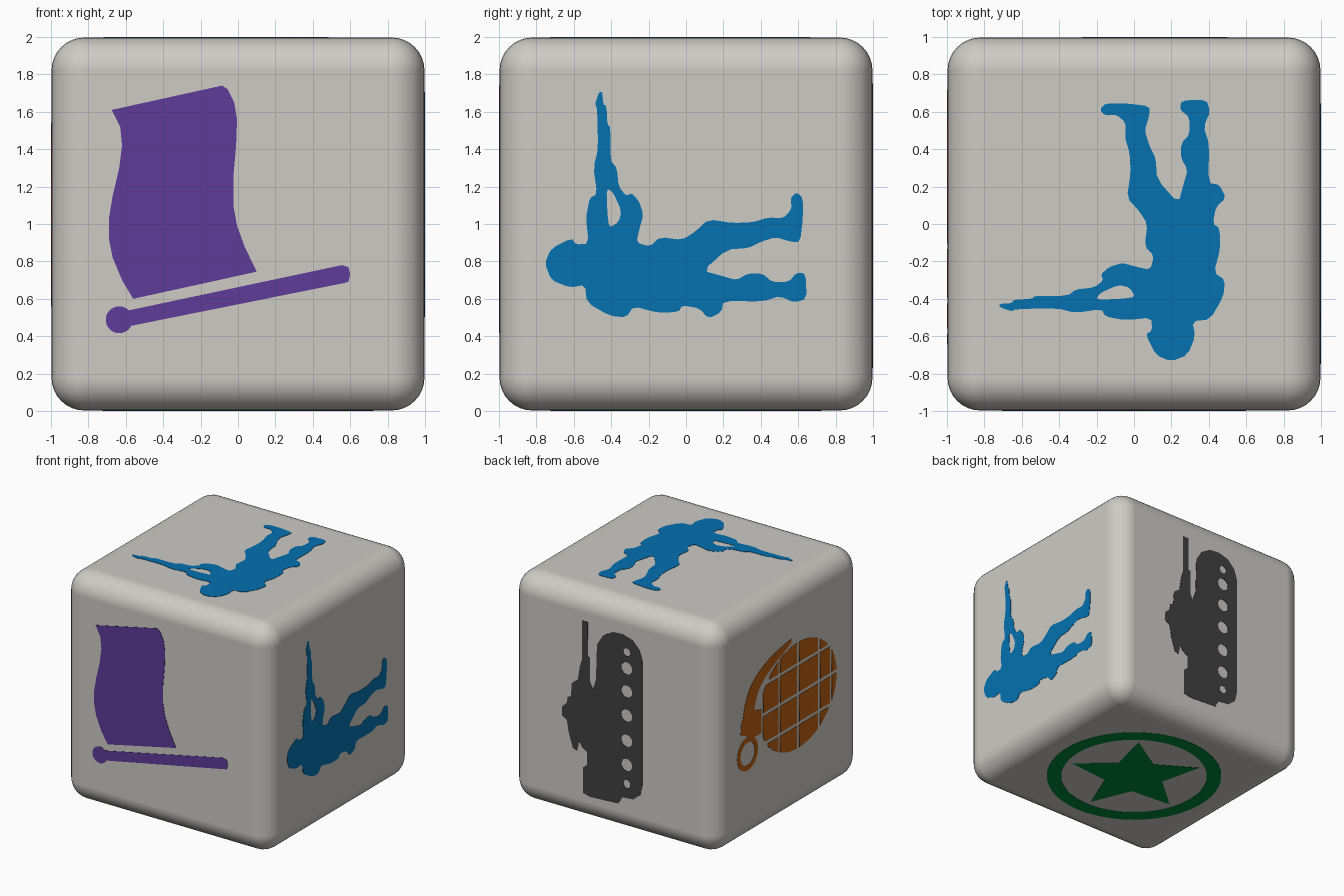
import bpy, math
from mathutils import Matrix, Vector

if "Cube" in bpy.data.objects:
    bpy.data.objects.remove(bpy.data.objects["Cube"])

H = 0.997      # half size of the cube
T = 0.003      # height of the painted plates


def material(name, hex_code):
    lin = []
    for i in (0, 2, 4):
        c = int(hex_code[i:i + 2], 16) / 255
        lin.append(c / 12.92 if c <= 0.04045 else ((c + 0.055) / 1.055) ** 2.4)
    m = bpy.data.materials.new(name)
    m.diffuse_color = (*lin, 1)
    m.use_nodes = True
    m.node_tree.nodes["Principled BSDF"].inputs["Base Color"].default_value = m.diffuse_color
    return m


IVORY = material("warm_grey", "CDCBC5")
BLUE = material("blue", "0571B0")
PURPLE = material("purple", "5E3C99")
ORANGE = material("burnt_orange", "BC6010")
GREEN = material("green", "008837")
DARK = material("charcoal", "404040")

# Right and up directions of each cube face, seen from outside
FACES = {
    "front": ((1, 0, 0), (0, 0, 1)), "right": ((0, 1, 0), (0, 0, 1)),
    "back": ((-1, 0, 0), (0, 0, 1)), "left": ((0, -1, 0), (0, 0, 1)),
    "top": ((1, 0, 0), (0, 1, 0)), "bottom": ((1, 0, 0), (0, -1, 0)),
}


def plate(name, face, mat, loops):
    """Thin filled plate on a cube face; inner loops become holes."""
    cu = bpy.data.curves.new(name, 'CURVE')
    cu.dimensions, cu.fill_mode, cu.extrude = '2D', 'BOTH', T
    for pts in loops:
        sp = cu.splines.new('POLY')
        sp.points.add(len(pts) - 1)
        for p, (u, v) in zip(sp.points, pts):
            p.co = (u, v, 0, 1)
        sp.use_cyclic_u = True
    cu.materials.append(mat)
    ob = bpy.data.objects.new(name, cu)
    bpy.context.collection.objects.link(ob)
    u, v = (Vector(a) for a in FACES[face])
    n = u.cross(v)
    ob.matrix_world = Matrix.Translation(Vector((0, 0, 1)) + n * H) @ Matrix((u, v, n)).transposed().to_4x4()
    bpy.ops.object.select_all(action='DESELECT')
    ob.select_set(True)
    bpy.context.view_layer.objects.active = ob
    bpy.ops.object.convert(target='MESH')


def circle(u, v, r, n=32):
    return [(u + r * math.cos(i * math.tau / n), v + r * math.sin(i * math.tau / n)) for i in range(n)]


def soften(pts):
    """Cut each corner of a closed outline once."""
    out = []
    for (a, b), (c, d) in zip(pts, pts[1:] + pts[:1]):
        out += [(a * .8 + c * .2, b * .8 + d * .2), (a * .2 + c * .8, b * .2 + d * .8)]
    return out


def drop(pts):
    return [(u, z - 1) for u, z in pts]


# Rounded cube
bpy.ops.mesh.primitive_cube_add(size=2 * H, location=(0, 0, 1))
cube = bpy.context.object
cube.name = "rounded_cube"
cube.data.materials.append(IVORY)
bev = cube.modifiers.new("round_edges", 'BEVEL')
bev.width, bev.segments, bev.harden_normals = 0.175, 8, True
bpy.ops.object.shade_smooth()

# Flag, pole and knob on the front
plate("flag", "front", PURPLE, [drop([
    (-.675, 1.61), (-.085, 1.74), (-.055, 1.72), (-.02, 1.65), (-.005, 1.56), (-.01, 1.42), (-.025, 1.25),
    (-.025, 1.1), (-.005, .99), (.035, .88), (.1, .745), (-.56, .60), (-.62, .70), (-.67, .82), (-.69, .92),
    (-.69, 1.03), (-.67, 1.15), (-.635, 1.3), (-.62, 1.42), (-.63, 1.52)])])
plate("flag_pole", "front", PURPLE, [drop([
    (-.6, .45), (.56, .683), (.59, .69), (.6, .73), (.59, .77), (.555, .78), (-.6, .535)])])
plate("pole_knob", "front", PURPLE, [circle(-.635, -.512, .072)])

# Soldier silhouette on the right and, turned a quarter, on the top
soldier = soften(drop([
    (-.465, 1.705), (-.447, 1.705), (-.443, 1.64), (-.425, 1.63), (-.42, 1.53), (-.404, 1.52),
    (-.404, 1.34), (-.37, 1.30), (-.36, 1.20), (-.32, 1.15), (-.29, 1.165), (-.25, 1.12), (-.228, 1.05),
    (-.25, .97), (-.265, .90), (-.19, .88), (-.14, .93), (-.02, .915), (.05, .96), (.12, 1.025),
    (.25, 1.005), (.36, 1.01), (.44, 1.035), (.52, 1.03), (.565, 1.08), (.56, 1.14), (.59, 1.17),
    (.625, 1.14), (.625, 1.03), (.61, .905), (.56, .905), (.48, .93), (.40, .905), (.33, .87), (.22, .865),
    (.09, .75), (.2, .72), (.27, .7), (.33, .735), (.41, .735), (.46, .69), (.55, .69), (.59, .74),
    (.64, .735), (.645, .6), (.58, .58), (.5, .615), (.41, .585), (.2, .59), (.19, .53), (.12, .495),
    (.07, .55), (-.02, .565), (-.04, .53), (-.15, .525), (-.28, .56), (-.32, .50), (-.41, .51),
    (-.53, .58), (-.54, .675), (-.62, .66), (-.72, .70), (-.755, .79), (-.72, .87), (-.61, .925),
    (-.59, .89), (-.52, .895), (-.535, 1.03), (-.515, 1.14), (-.475, 1.16), (-.495, 1.3), (-.47, 1.4),
    (-.475, 1.62), (-.487, 1.64)]))
arm_gap = soften(drop([(-.425, 1.19), (-.39, 1.17), (-.345, 1.07), (-.36, 1.01), (-.41, .98), (-.42, 1.05)]))
plate("soldier_right", "right", BLUE, [soldier, arm_gap])
plate("soldier_top", "top", BLUE,
      [[(-v - .013, u + .02) for u, v in loop] for loop in (soldier, arm_gap)])

# Tank silhouette on the back, nose up, with wheel holes
tank = [
    (-.306, .75), (-.25, .75), (-.248, .45), (-.228, .44), (-.228, .23), (-.2, .175), (-.17, .27),
    (-.16, .58), (-.10, .675), (-.015, .725), (.083, .734), (.18, .707), (.25, .635), (.277, .55),
    (.277, -.54), (.257, -.626), (.19, -.68), (.083, -.69), (.044, -.755), (-.228, -.77), (-.296, -.752),
    (-.296, -.53), (-.258, -.5), (-.258, -.386), (-.306, -.354), (-.335, -.31), (-.355, -.4),
    (-.394, -.387), (-.432, -.265), (-.452, -.156), (-.5, -.126), (-.5, -.055), (-.452, -.007),
    (-.442, .05), (-.413, .055), (-.403, .18), (-.345, .224), (-.326, .343), (-.306, .41)]
wheels = [(.588, .034), (.447, .053), (.245, .053), (.034, .053), (-.185, .053), (-.396, .053), (-.563, .034)]
plate("tank", "back", DARK, [tank] + [circle(.127, v, r, 20) for v, r in wheels])

# Grenade on the left: body cells clipped to an ellipse
CU, CV, RU, RV = .12, .02, .53, .46


def cell(u0, u1, v0, v1, n=14):
    top, low = [], []
    for i in range(n + 1):
        u = u0 + (u1 - u0) * i / n
        h = RV * math.sqrt(max(0, 1 - ((u - CU) / RU) ** 2))
        a, b = min(v1, CV + h), max(v0, CV - h)
        if a - b > .01:
            top.append((u, a))
            low.append((u, b))
    return low + top[::-1]


columns = [(-.36, -.155), (-.125, .105), (.135, .395), (.425, .56), (.585, .645)]
rows = [(-.5, -.245), (-.215, .015), (.045, .275), (.305, .5)]
cells = [cell(*c, *r) for c in columns for r in rows]
plate("grenade_body", "left", ORANGE, [c for c in cells if len(c) > 5])
plate("grenade_neck", "left", ORANGE, [[
    (-.66, .084), (-.505, .12), (-.385, .09), (-.385, -.12), (-.505, -.115), (-.67, -.03)]])
plate("grenade_lever", "left", ORANGE, [soften([
    (-.65, .05), (-.61, .22), (-.54, .34), (-.42, .43), (-.25, .5), (.03, .55), (.03, .51),
    (-.15, .44), (-.32, .36), (-.43, .27), (-.48, .15), (-.49, .06)])])
plate("grenade_ring", "left", ORANGE, [circle(-.575, -.228, .143), circle(-.575, -.228, .1)])

# Star inside a ring on the bottom
plate("star_ring", "bottom", GREEN, [circle(0, 0, .725, 72), circle(0, 0, .605, 72)])
plate("star", "bottom", GREEN, [[
    ((.25 if i % 2 else .555) * math.sin(i * math.pi / 5), (.25 if i % 2 else .555) * math.cos(i * math.pi / 5))
    for i in range(10)]])
